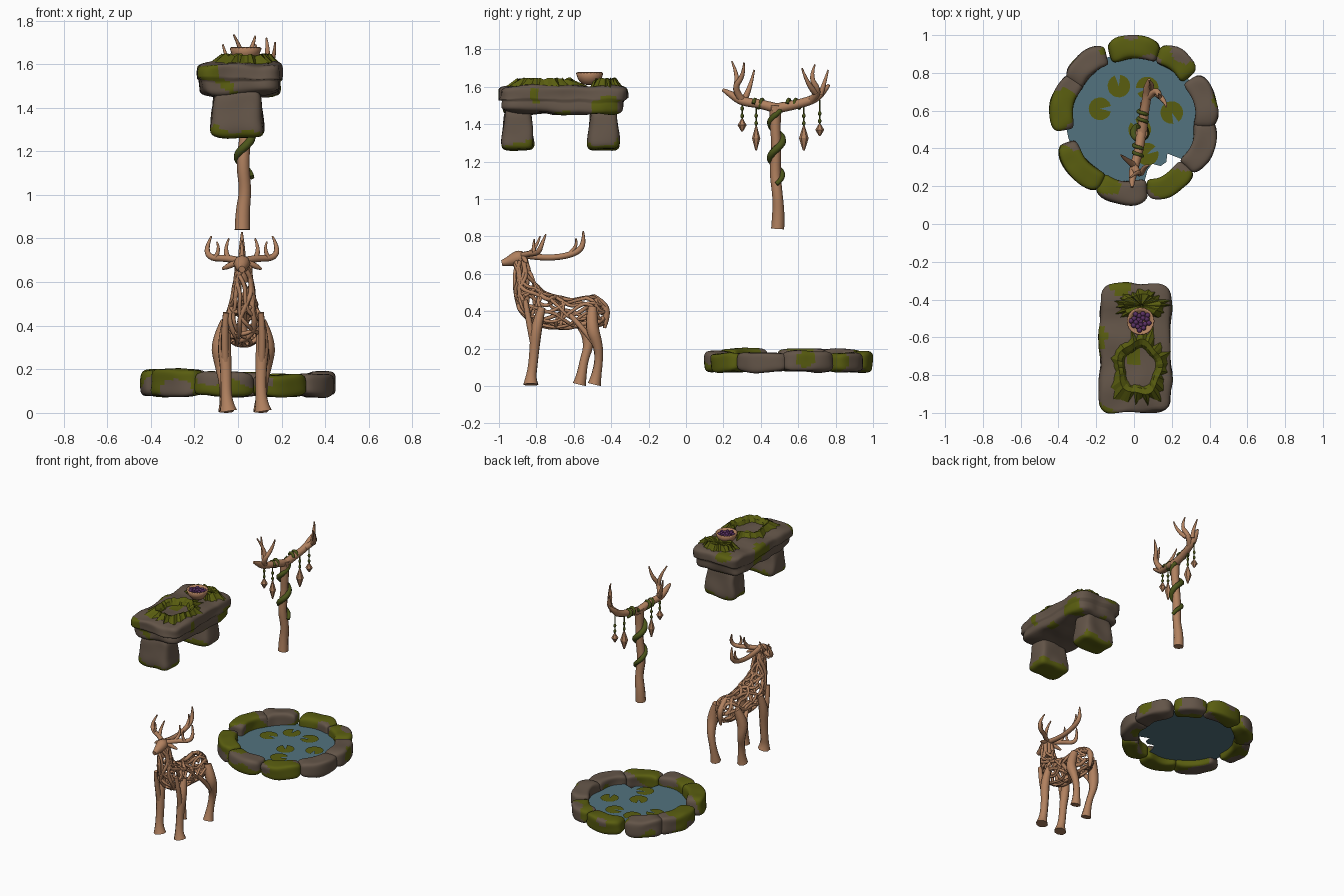
import bpy, bmesh, random
from math import sin, cos, pi, radians
from mathutils import Vector, noise

random.seed(4)
if "Cube" in bpy.data.objects:
    bpy.data.objects.remove(bpy.data.objects["Cube"])


def material(name, r, g, b):
    m = bpy.data.materials.new(name)
    m.use_nodes = True
    m.diffuse_color = (r, g, b, 1)
    bsdf = next(n for n in m.node_tree.nodes if n.type == 'BSDF_PRINCIPLED')
    bsdf.inputs["Base Color"].default_value = (r, g, b, 1)
    bsdf.inputs["Roughness"].default_value = 0.8
    return m


STONE = material("stone brown", .125, .09, .065)
MOSS = material("moss green", .10, .11, .005)
VINE = material("vine green", .07, .09, .01)
WOOD = material("warm wood", .44, .22, .115)
WATER = material("pond blue", .085, .17, .21)
BERRY = material("berry purple", .10, .03, .12)


def add_mesh(name, bm, mats, rule=None, smooth=True):
    bmesh.ops.recalc_face_normals(bm, faces=bm.faces)
    for f in bm.faces:
        f.smooth = smooth
        if rule:
            f.material_index = rule(f.calc_center_median())
    me = bpy.data.meshes.new(name)
    bm.to_mesh(me)
    bm.free()
    for m in mats:
        me.materials.append(m)
    ob = bpy.data.objects.new(name, me)
    bpy.context.collection.objects.link(ob)
    return ob


def tubes(name, paths, mat, sides=2):
    """Each path is a list of (x, y, z, radius), smoothed and swept to a mesh."""
    cu = bpy.data.curves.new(name, 'CURVE')
    cu.dimensions = '3D'
    cu.bevel_depth = 1
    cu.bevel_resolution = sides
    cu.use_fill_caps = True
    for path in paths:
        s = cu.splines.new('NURBS')
        s.points.add(len(path) - 1)
        for p, (x, y, z, r) in zip(s.points, path):
            p.co = (x, y, z, 1)
            p.radius = r
        s.order_u = 3
        s.use_endpoint_u = True
        s.resolution_u = 4
    tmp = bpy.data.objects.new(name + "_path", cu)
    bpy.context.collection.objects.link(tmp)
    dg = bpy.context.evaluated_depsgraph_get()
    me = bpy.data.meshes.new_from_object(tmp.evaluated_get(dg))
    bpy.data.objects.remove(tmp)
    me.name = name
    me.materials.clear()
    me.materials.append(mat)
    for f in me.polygons:
        f.use_smooth = True
    ob = bpy.data.objects.new(name, me)
    bpy.context.collection.objects.link(ob)


def rounded_block(name, place, power, rule, rough=.01, cuts=11):
    """Rounded cube from -1 to 1 whose points are moved by place()."""
    bm = bmesh.new()
    bmesh.ops.create_cube(bm, size=2)
    bmesh.ops.subdivide_edges(bm, edges=bm.edges[:], cuts=cuts, use_grid_fill=True)
    for v in bm.verts:
        c = v.co
        k = max(map(abs, c)) / sum(abs(a) ** power for a in c) ** (1 / power)
        p = Vector(place(*(c * k)))
        v.co = p + noise.noise_vector(p * 9) * rough
    return add_mesh(name, bm, [STONE, MOSS], rule)


def mossy(level, scale=7):
    return lambda p: int(noise.noise(p * scale) > level)


# Pond: ring of stones (direction, half width in degrees)
PX, PY = 0, .55
stones = [(90, 20), (54, 16), (15, 21), (-22, 20), (-60, 19),
          (-99, 20), (-139, 22), (166, 22), (131, 18)]
for i, (ang, half) in enumerate(stones):
    top = random.uniform(.175, .205)

    def place(u, v, w):
        a = radians(ang + u * half)
        r = .39 + .062 * v - .018 * u * u
        return PX + r * cos(a), PY + r * sin(a), .075 + (w + 1) / 2 * (top - .075)
    rounded_block(f"pond_stone_{i}", place, 5, mossy(.3 if ang in (-22, 15) else -.03))

# Water sheet with a gap near the front right
bm = bmesh.new()
ring = []
for i in range(48):
    d = i * 7.5 - 180
    r = .27 + .02 * sin(i * 2) if -78 < d < -38 else .36
    ring.append(bm.verts.new((PX + r * cos(radians(d)), PY + r * sin(radians(d)), .12)))
bm.faces.new(ring)
add_mesh("water", bm, [WATER], smooth=False)

# Lily pads with a notch
for i, (x, y) in enumerate([(-.18, .61), (-.08, .73), (.07, .72), (.2, .59), (.07, .37), (.03, .5)]):
    bm = bmesh.new()
    vs = [bm.verts.new((x, y, .124))]
    for k in range(17):
        a = i * 1.7 + .25 + k / 16 * (2 * pi - .5)
        vs.append(bm.verts.new((x + .06 * cos(a), y + .06 * sin(a), .126)))
    bm.faces.new(vs)
    add_mesh(f"lily_pad_{i}", bm, [MOSS], smooth=False)


# Stone bench
def slab(u, v, w):
    t = 1 - .06 * (w < 0)
    return .01 + .19 * u * t, -.66 + .34 * v * t, 1.53 + .075 * w


rounded_block("bench_slab", slab, 8, mossy(.25, 6), .018, 15)
for name, y in (("bench_front_leg", -.9), ("bench_back_leg", -.44)):
    def leg(u, v, w):
        t = 1 - .11 * (w + 1)
        return -.005 + .13 * u * t, y + .09 * v * t, 1.375 + .112 * w
    rounded_block(name, leg, 6,
                  lambda p: int(p.z < 1.295 + .05 * noise.noise(p * 12)), .01)


# Moss mats on the bench, with ragged edges
def moss_mat(name, cx, cy, rx, ry, hole):
    bm = bmesh.new()
    n = 48
    rows = []
    for i in range(n):
        a = 2 * pi * i / n
        rag = random.uniform(.82, 1.2)
        row = []
        for k, z in ((hole, 1.603), (hole + .08, 1.625), (.75, 1.64), (rag, 1.598)):
            jag = 1 + .07 * sin(5 * a + k)
            row.append(bm.verts.new((cx + rx * k * jag * cos(a), cy + ry * k * jag * sin(a),
                                     z + random.uniform(-.004, .01))))
        rows.append(row)
    for i in range(n):
        p, q = rows[i], rows[(i + 1) % n]
        for k in range(3):
            bm.faces.new((p[k], p[k + 1], q[k + 1], q[k]))
    add_mesh(name, bm, [MOSS], smooth=False)


moss_mat("bench_moss_ring", .03, -.76, .155, .19, .52)
moss_mat("bench_moss_patch", .04, -.43, .13, .075, .02)

# Berry bowl
BX, BY = .035, -.515
bm = bmesh.new()
profile = [(.001, 1.61), (.04, 1.612), (.062, 1.64), (.073, 1.672), (.066, 1.678), (.055, 1.65), (.001, 1.64)]
vs = [bm.verts.new((r, 0, z)) for r, z in profile]
es = [bm.edges.new(e) for e in zip(vs, vs[1:])]
bmesh.ops.spin(bm, geom=vs + es, axis=(0, 0, 1), cent=(0, 0, 0), angle=2 * pi, steps=24, use_merge=True)
bmesh.ops.translate(bm, verts=bm.verts, vec=(BX, BY, 0))
add_mesh("bowl", bm, [WOOD])
bm = bmesh.new()
for i in range(18):
    r, a = .052 * (i / 18) ** .5, i * 2.4
    geo = bmesh.ops.create_icosphere(bm, subdivisions=2, radius=.014)
    bmesh.ops.translate(bm, verts=geo["verts"], vec=(BX + r * cos(a), BY + r * sin(a), 1.66))
add_mesh("berries", bm, [BERRY])

# Antler post
tubes("post_trunk", [[(.02, .49, .84, .035), (.02, .495, .92, .033), (.035, .49, 1.02, .027),
                      (.02, .475, 1.14, .03), (.035, .485, 1.28, .026), (.04, .475, 1.4, .028),
                      (.04, .48, 1.5, .033)]], WOOD)
south = [[(.04, .5, 1.48, .028), (.03, .4, 1.51, .024), (.0, .3, 1.52, .024), (-.01, .24, 1.56, .02), (-.01, .195, 1.585, .008)],
         [(.0, .3, 1.53, .022), (.03, .25, 1.59, .017), (.06, .31, 1.66, .013), (.08, .31, 1.73, .004)],
         [(.03, .27, 1.6, .016), (.02, .28, 1.66, .012), (-.02, .245, 1.735, .004)],
         [(.0, .31, 1.53, .018), (-.04, .34, 1.58, .014), (-.07, .365, 1.69, .004)]]
north = [[(.04, .46, 1.48, .028), (.05, .57, 1.5, .025), (.07, .68, 1.53, .024), (.07, .73, 1.57, .02), (.08, .765, 1.61, .008)],
         [(.07, .67, 1.53, .022), (.12, .72, 1.57, .018), (.14, .66, 1.65, .014), (.13, .69, 1.72, .004)],
         [(.12, .69, 1.57, .017), (.17, .65, 1.61, .013), (.17, .62, 1.7, .004)],
         [(.09, .72, 1.56, .016), (.1, .74, 1.62, .012), (.08, .76, 1.69, .004)]]
tubes("post_antler_front", south, WOOD)
tubes("post_antler_back", north, WOOD)

# Vines round the trunk and arms
vine = []
for i in range(40):
    t = i / 39
    a = t * 4.6 * pi
    vine.append((.03 + .033 * cos(a), .483 + .033 * sin(a), 1.08 + .43 * t, .012 + .008 * sin(t * pi)))
wraps = [vine]
for y0, x0 in ((.36, .02), (.54, .045)):
    wraps.append([(x0 + .025 * cos(k), y0 + .006 * k, 1.51 + .025 * sin(k), .01) for k in range(12)])
tubes("post_vines", wraps, VINE)

# Hanging charms: x, y, top, pendant centre height, half length, radius
charms = [(.0, .3, 1.51, 1.395, .034, .024), (.015, .375, 1.5, 1.325, .065, .022),
          (.055, .63, 1.5, 1.325, .065, .026), (.07, .715, 1.53, 1.37, .032, .024)]
for i, (x, y, top, z, h, r) in enumerate(charms):
    bm = bmesh.new()
    for s in (-1, 1):
        bmesh.ops.create_cone(bm, segments=6, radius1=r if s < 0 else r * .2, radius2=r * .2 if s < 0 else r, depth=h)
        bmesh.ops.translate(bm, verts=bm.verts[-12:], vec=(x, y, z - s * h / 2))
    add_mesh(f"charm_{i}", bm, [WOOD], smooth=False)
    tubes(f"charm_string_{i}", [[(x, y, top, .004), (x, y, z + h, .004)]]
          + [[(x, y, k + .014, .003), (x, y, k, .016), (x, y, k - .014, .003)] for k in (z + h + .015, z + h + .055)], VINE)

# Deer: woven body along a spine of (y, z, half width, half height)
DX = .025
spine = [(-.44, .38, .03, .05), (-.5, .4, .08, .085), (-.62, .385, .085, .075), (-.74, .4, .085, .09),
         (-.82, .44, .075, .085), (-.86, .52, .05, .06), (-.875, .6, .038, .042), (-.885, .67, .03, .032)]


def skin(t, a, r):
    f = min(max(t, 0), .9999) * (len(spine) - 1)
    i = int(f)
    p, q = spine[i], spine[i + 1]
    y, z, w, h = (m + (n - m) * (f - i) for m, n in zip(p, q))
    u, v = spine[max(i - 1, 0)], spine[min(i + 2, len(spine) - 1)]
    tan = Vector((0, v[0] - u[0], v[1] - u[1])).normalized()
    return DX + w * cos(a), y - tan.z * h * sin(a), z + tan.y * h * sin(a), r


weave = []
for s in (-1, 1):
    for k in range(8):
        a0, turn = 2 * pi * k / 8 + .3 * s, random.uniform(3.2, 4.6)
        r = random.uniform(.009, .014)
        weave.append([skin(i / 22, a0 + s * turn * i / 22 + .25 * sin(i + k), r) for i in range(23)])
for t in (.1, .35, .55, .68):
    weave.append([skin(t + .02 * sin(k), k * .55, .01) for k in range(13)])
tubes("deer_woven_body", weave, WOOD, 1)

legs = []
for s in (-1, 1):
    x = DX + s * .08
    back = 0 if s > 0 else -.08
    legs.append([(x, -.77, .42, .02), (x + s * .01, -.8, .32, .034), (x, -.81, .2, .027), (x, -.82, .1, .026),
                 (x + .005, -.83, .04, .03), (x + .01, -.83, .008, .042)])
    legs.append([(x, -.5, .42, .025), (x + s * .035, -.51 + back * .3, .32, .04), (x + s * .025, -.47 + back * .6, .22, .027),
                 (x + s * .01, -.465 + back, .14, .022), (x, -.48 + back, .05, .027), (x, -.49 + back, .008, .036)])
    legs.append([(x, -.62, .38, .014), (x + s * .03, -.55, .31, .016), (x + s * .025, -.47 + back * .6, .2, .014)])
    legs.append([(x, -.86, .46, .014), (x + s * .012, -.84, .34, .018), (x, -.81, .2, .018)])
tubes("deer_legs", legs, WOOD)
tubes("deer_tail", [[(DX, -.5, .48, .015), (DX, -.44, .44, .022), (DX, -.42, .38, .02), (DX, -.435, .31, .008)]], WOOD)

# Deer head, ears and antlers
HX = .018
head = [[(HX, -.855, .69, .02), (HX, -.885, .69, .042), (HX, -.925, .675, .034), (HX, -.96, .663, .022), (HX, -.985, .658, .016)],
        [(HX, -.88, .6, .03), (HX, -.885, .68, .036)]]
antlers = [[(HX, -.86, .7, .018), (HX, -.78, .685, .016), (HX, -.66, .69, .016), (HX, -.57, .72, .017), (HX, -.545, .77, .013), (HX, -.55, .83, .004)],
           [(HX, -.62, .71, .012), (HX, -.575, .75, .009), (HX, -.59, .79, .004)]]
for s in (-1, 1):
    head.append([(HX + s * .025, -.87, .69, .012), (HX + s * .06, -.86, .675, .018), (HX + s * .09, -.85, .66, .005)])
    antlers.append([(HX + s * .02, -.87, .7, .017), (HX + s * .07, -.83, .71, .016), (HX + s * .15, -.79, .71, .015),
                    (HX + s * .165, -.77, .76, .011), (HX + s * .14, -.75, .81, .004)])
    antlers.append([(HX + s * .06, -.84, .705, .014), (HX + s * .085, -.8, .74, .011), (HX + s * .06, -.78, .8, .004)])
    antlers.append([(HX + s * .12, -.81, .715, .012), (HX + s * .1, -.82, .75, .008), (HX + s * .115, -.81, .785, .004)])
tubes("deer_head", head, WOOD)
tubes("deer_antlers", antlers, WOOD)
